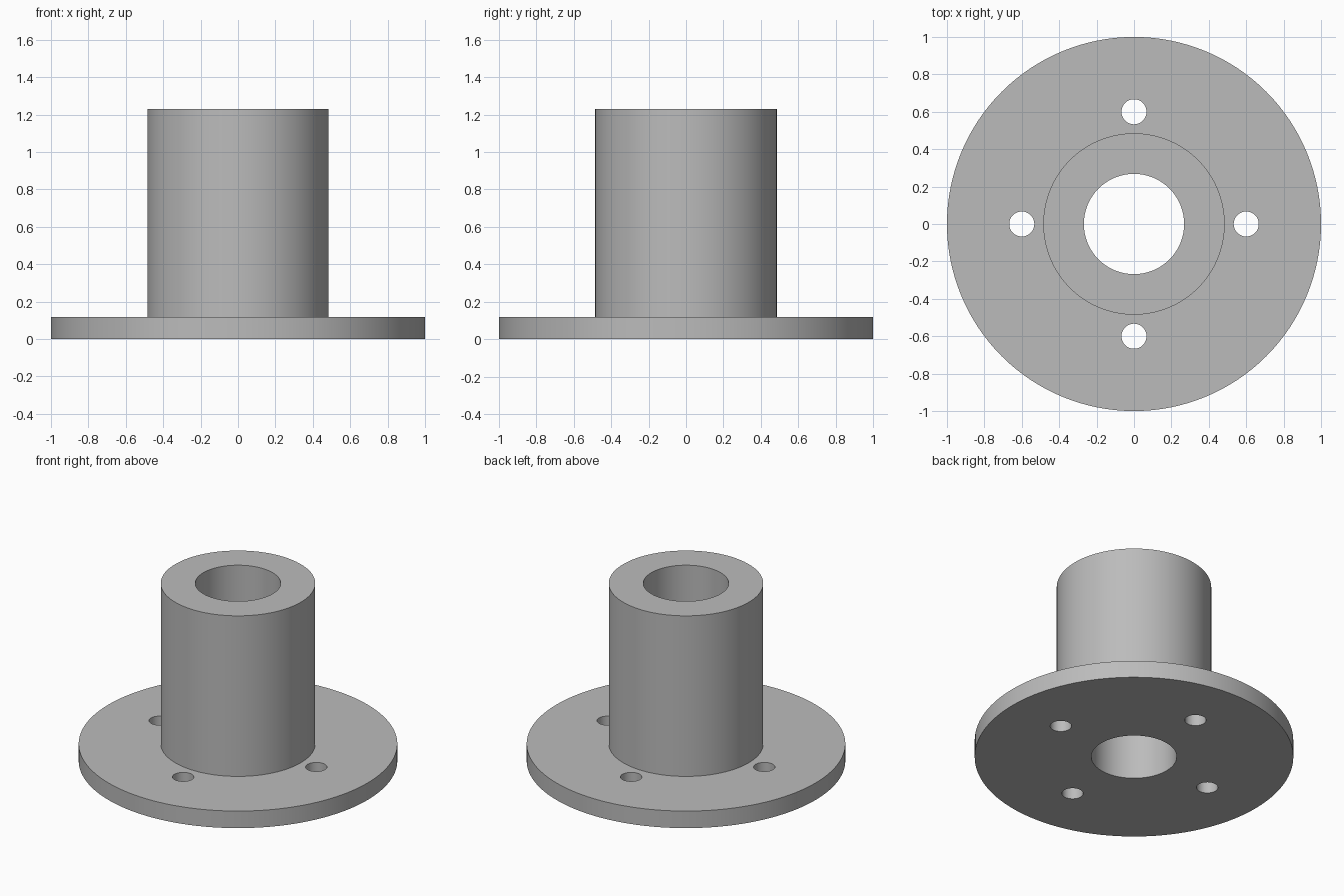
import bpy
import bmesh
import math
from mathutils import Matrix

cube = bpy.data.objects.get("Cube")
if cube:
    bpy.data.objects.remove(cube, do_unlink=True)

FLANGE_R, TUBE_R, BORE_R = 1.0, 0.485, 0.268
FLANGE_H, TOTAL_H = 0.118, 1.23
HOLE_R, HOLE_RING = 0.067, 0.6
SEGMENTS = 128

# Plain grey metal
grey = bpy.data.materials.new("grey metal")
grey.use_nodes = True
colour = (0.5, 0.5, 0.5, 1.0)
grey.diffuse_color = colour
grey.node_tree.nodes["Principled BSDF"].inputs["Base Color"].default_value = colour


def make_object(name, bm):
    mesh = bpy.data.meshes.new(name)
    bmesh.ops.recalc_face_normals(bm, faces=bm.faces)
    bm.to_mesh(mesh)
    bm.free()
    mesh.materials.append(grey)
    obj = bpy.data.objects.new(name, mesh)
    bpy.context.collection.objects.link(obj)
    return obj


# Flange and tube turned from one closed profile
profile = [(BORE_R, 0), (FLANGE_R, 0), (FLANGE_R, FLANGE_H),
           (TUBE_R, FLANGE_H), (TUBE_R, TOTAL_H), (BORE_R, TOTAL_H)]
bm = bmesh.new()
verts = [bm.verts.new((r, 0, z)) for r, z in profile]
edges = [bm.edges.new((v, verts[i - 1])) for i, v in enumerate(verts)]
bmesh.ops.spin(bm, geom=verts + edges, cent=(0, 0, 0), axis=(0, 0, 1),
               angle=math.tau, steps=SEGMENTS, use_merge=True)
bmesh.ops.remove_doubles(bm, verts=bm.verts, dist=0.0001)
flange = make_object("flanged_sleeve", bm)

# Four bolt holes through the flange
bm = bmesh.new()
for i in range(4):
    place = Matrix.Rotation(i * math.pi / 2, 4, "Z") @ Matrix.Translation(
        (HOLE_RING, 0, FLANGE_H / 2))
    bmesh.ops.create_cone(bm, cap_ends=True, segments=48, radius1=HOLE_R,
                          radius2=HOLE_R, depth=FLANGE_H * 3, matrix=place)
cutter = make_object("bolt_hole_cutter", bm)
cutter.hide_render = True

bpy.ops.object.select_all(action="DESELECT")
flange.select_set(True)
bpy.context.view_layer.objects.active = flange
cut = flange.modifiers.new("bolt holes", "BOOLEAN")
cut.operation = "DIFFERENCE"
cut.solver = "EXACT"
cut.object = cutter
bpy.ops.object.modifier_apply(modifier=cut.name)
bpy.data.objects.remove(cutter, do_unlink=True)

# Smooth round walls, crisp rims
bpy.ops.object.shade_smooth_by_angle(angle=math.radians(30))
